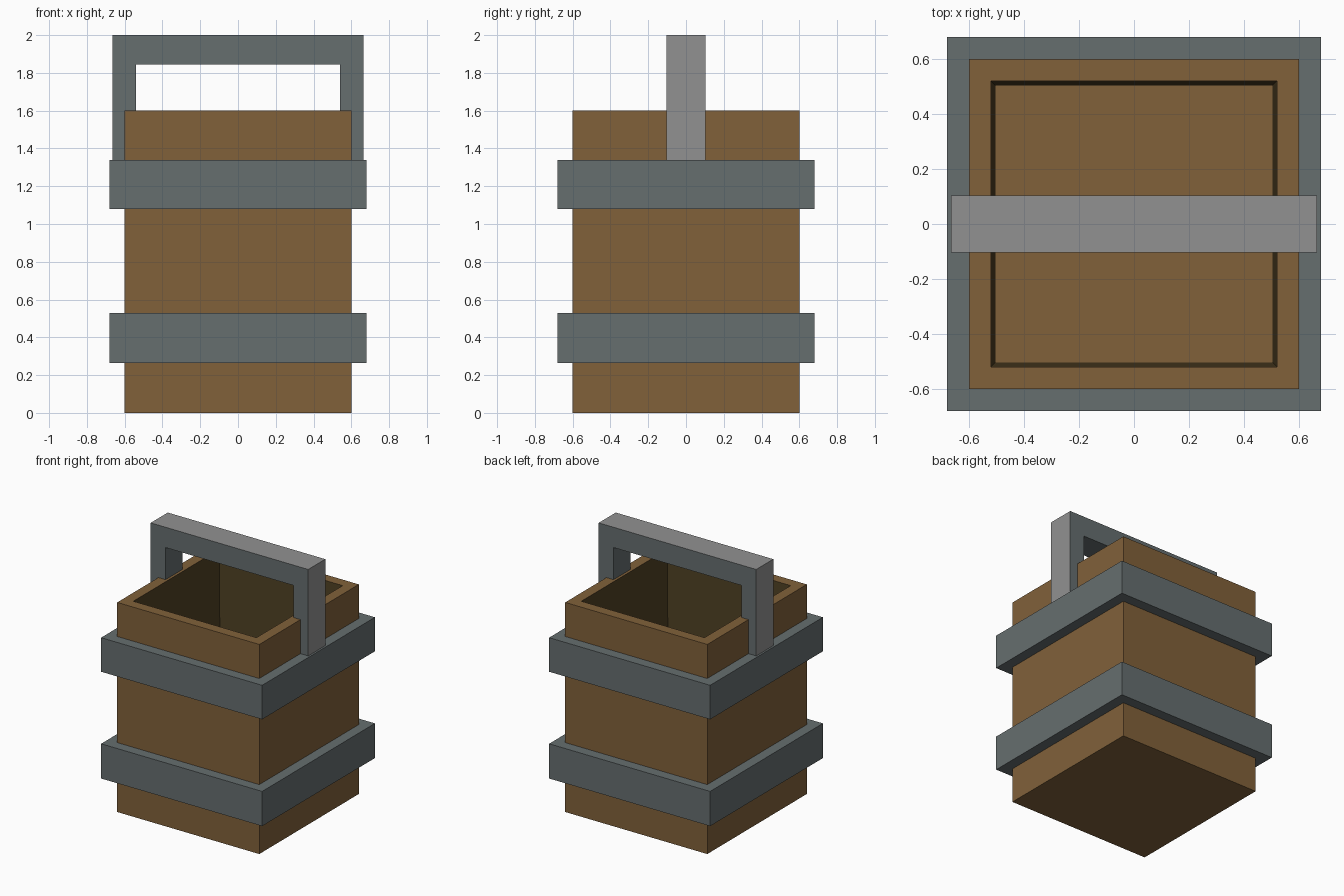
import bpy, bmesh

if "Cube" in bpy.data.objects:
    bpy.data.objects.remove(bpy.data.objects["Cube"])


def lin(c):
    c /= 255
    return c / 12.92 if c <= 0.04045 else ((c + 0.055) / 1.055) ** 2.4


def material(name, r, g, b):
    m = bpy.data.materials.new(name)
    m.diffuse_color = (lin(r), lin(g), lin(b), 1)
    m.use_nodes = True
    m.node_tree.nodes["Principled BSDF"].inputs["Base Color"].default_value = m.diffuse_color
    return m


WOOD = material("brown wood", 129, 97, 58)
DARK = material("dark inner wood", 80, 65, 36)
IRON = material("blue grey iron", 102, 110, 111)
STEEL = material("light grey steel", 145, 145, 145)


def finish(name, bm, mats, rule):
    bmesh.ops.recalc_face_normals(bm, faces=bm.faces)
    for f in bm.faces:
        f.material_index = rule(f)
    me = bpy.data.meshes.new(name)
    bm.to_mesh(me)
    bm.free()
    for m in mats:
        me.materials.append(m)
    ob = bpy.data.objects.new(name, me)
    bpy.context.collection.objects.link(ob)
    return ob


def square_loft(name, profile, closed, mats, rule):
    """Sweep a (half width, height) profile round a square."""
    bm = bmesh.new()
    rings = [[bm.verts.new((sx * h, sy * h, z))
              for sx, sy in ((-1, -1), (1, -1), (1, 1), (-1, 1))]
             for h, z in profile]
    pairs = list(zip(rings, rings[1:]))
    if closed:
        pairs.append((rings[-1], rings[0]))
    else:
        bm.faces.new(rings[0])
        bm.faces.new(rings[-1])
    for a, b in pairs:
        for i in range(4):
            j = (i + 1) % 4
            bm.faces.new((a[i], a[j], b[j], b[i]))
    return finish(name, bm, mats, rule)


# Bucket body: the tapered inner walls are darker
def inner_wall(f):
    c = f.calc_center_median()
    return int(abs(f.normal.z) < 0.5 and max(abs(c.x), abs(c.y)) < 0.55)


square_loft("bucket_body", [(0.6, 0), (0.6, 1.6), (0.52, 1.6), (0.503, 0.09)],
            False, [WOOD, DARK], inner_wall)

# Two iron hoops
for name, z0, z1 in (("lower_hoop", 0.265, 0.53), ("upper_hoop", 1.08, 1.34)):
    square_loft(name, [(0.68, z0), (0.68, z1), (0.58, z1), (0.58, z0)],
                True, [IRON], lambda f: 0)

# Handle: an arch extruded in depth, with lighter outer faces
outline = [(-0.665, 1.32), (-0.665, 2.0), (0.665, 2.0), (0.665, 1.32),
           (0.54, 1.32), (0.54, 1.845), (-0.54, 1.845), (-0.54, 1.32)]
bm = bmesh.new()
arch = bm.faces.new([bm.verts.new((x, -0.103, z)) for x, z in outline])
out = bmesh.ops.extrude_face_region(bm, geom=[arch], use_keep_orig=True)
bmesh.ops.translate(bm, vec=(0, 0.206, 0),
                    verts=[v for v in out["geom"] if isinstance(v, bmesh.types.BMVert)])


def outer_face(f):
    c = f.calc_center_median()
    return int(abs(f.normal.y) < 0.5 and (c.z > 1.99 or abs(c.x) > 0.66))


finish("handle", bm, [IRON, STEEL], outer_face)
